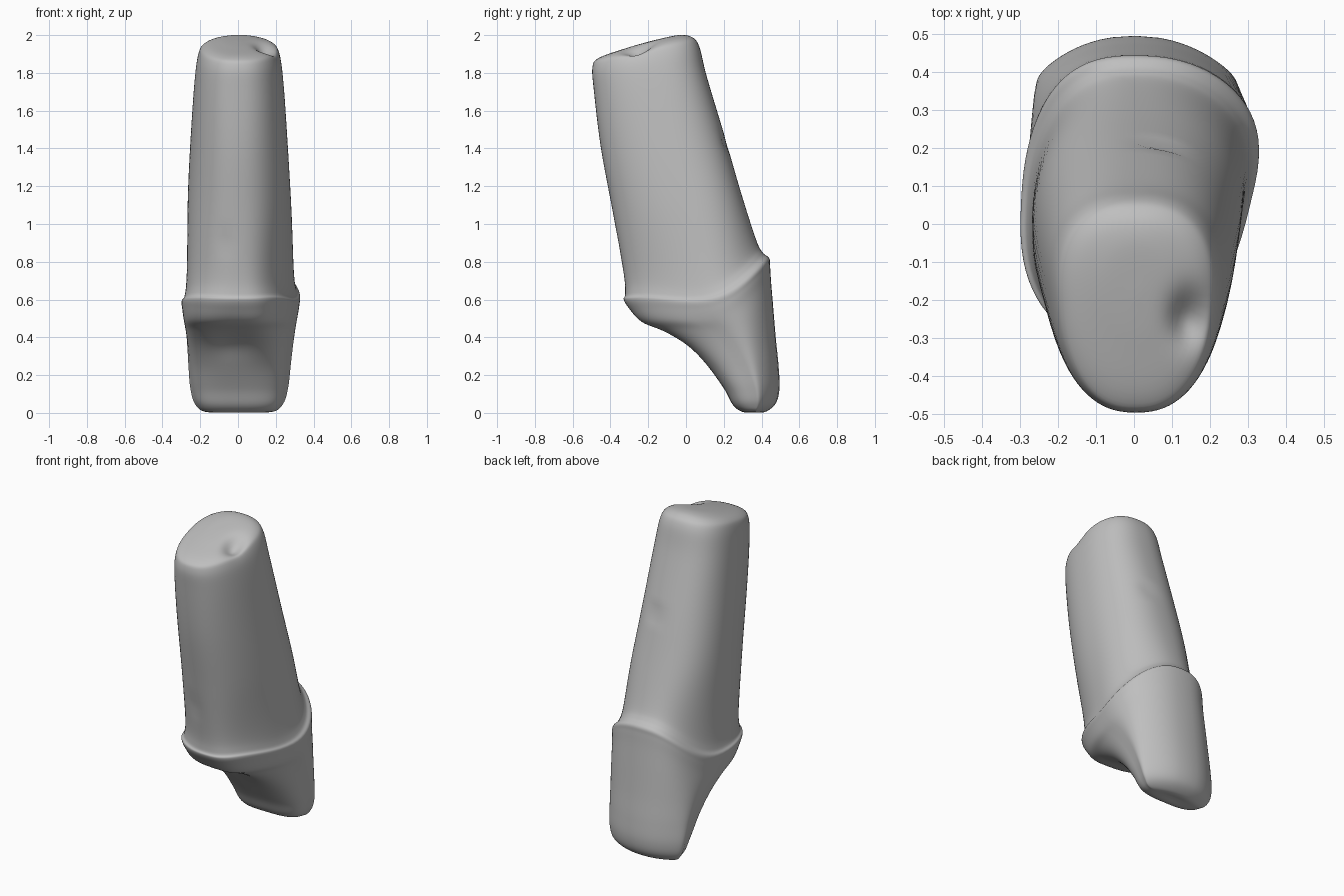
import bpy, bmesh, math
from mathutils import Vector

cube = bpy.data.objects.get("Cube")
if cube:
    bpy.data.objects.remove(cube, do_unlink=True)

SEGMENTS, STEPS = 80, 6

# Sections from biting edge to root tip:
# front y, front z, back y, back z, half width, squareness
sections = [
    (.35, .005, .37, .005, .02, 2.5),
    (.30, .005, .42, .005, .17, 3),
    (.25, .04, .475, .05, .225, 3.4),
    (.2, .13, .495, .13, .25, 3.4),
    (.11, .25, .49, .25, .262, 3.2),
    (0, .35, .475, .4, .272, 3),
    (-.13, .43, .46, .58, .282, 2.8),
    (-.24, .48, .45, .7, .29, 2.7),
    (-.30, .55, .445, .78, .298, 2.6),
    (-.33, .6, .44, .82, .302, 2.5),
    (-.322, .63, .405, .85, .286, 2.4),
    (-.33, .74, .37, .92, .276, 2.3),
    (-.385, 1.05, .29, 1.17, .27, 2.3),
    (-.45, 1.4, .2, 1.48, .253, 2.3),
    (-.487, 1.7, .11, 1.78, .232, 2.4),
    (-.495, 1.83, .07, 1.94, .212, 2.4),
    (-.46, 1.88, .03, 1.99, .18, 2.3),
    (-.32, 1.93, -.04, 2, .1, 2),
    (-.2, 1.965, -.16, 1.975, .012, 2),
]

# Small dents: centre, radii, push
dents = [
    (Vector((.15, -.25, 1.93)), Vector((.05, .07, .12)), Vector((-.01, 0, -.05))),
    (Vector((.07, .21, 1.42)), Vector((.06, .06, .02)), Vector((0, -.015, 0))),
    (Vector((-.07, -.4, .9)), Vector((.05, .1, .06)), Vector((0, .01, 0))),
]


def spline(a, b, c, d, u):
    return b + u * (c - a) / 2 + u * u * (a - 2.5 * b + 2 * c - d / 2) \
        + u ** 3 * (1.5 * (b - c) + (d - a) / 2)


def signed_power(value, power):
    return math.copysign(abs(value) ** power, value)


def smooth_sections():
    last = len(sections) - 1
    for i in range(last):
        around = [sections[min(max(i + k, 0), last)] for k in (-1, 0, 1, 2)]
        for step in range(STEPS):
            yield [spline(*values, step / STEPS) for values in zip(*around)]
    yield sections[last]


def bell(value):
    return math.exp(-value * value)


def surface_point(section, angle):
    front_y, front_z, back_y, back_z, width, square = section
    side = signed_power(math.sin(angle), 2 / square)
    t = signed_power(math.cos(angle), 2 / square)
    blend = (t + 1) / 2
    middle = (front_z + back_z) / 2
    # egg-shaped section, skewed around the neck
    skew = .18 * side * bell((middle - .7) / .35)
    x = side * width * (1 + (.12 + skew) * t) + .005
    y = front_y + (back_y - front_y) * blend
    z = front_z + (back_z - front_z) * blend
    # the neck line dips at the sides and rises at the back
    z -= .12 * bell((middle - .7) / .25) * (1 - t * t) * (1 + .8 * t)
    if t > 0:
        # outer face of the crown bows outward
        y -= 1.2 * x * x * t * bell(middle / .6)
    else:
        # hollow on the inner face of the crown
        y += .04 * t * t * bell((x + .04) / .13) * bell((front_z - .38) / .09)
    point = Vector((x, y, z))
    for centre, radii, push in dents:
        offset = point - centre
        distance = sum((o / r) ** 2 for o, r in zip(offset, radii))
        point += push * math.exp(-distance)
    return point


# Loft the tooth
bm = bmesh.new()
rings = []
for section in smooth_sections():
    rings.append([bm.verts.new(surface_point(section, math.tau * k / SEGMENTS))
                  for k in range(SEGMENTS)])
for lower, upper in zip(rings, rings[1:]):
    for k in range(SEGMENTS):
        n = (k + 1) % SEGMENTS
        bm.faces.new((lower[k], lower[n], upper[n], upper[k]))
bm.faces.new(rings[0])
bm.faces.new(rings[-1])
bmesh.ops.recalc_face_normals(bm, faces=bm.faces)
mesh = bpy.data.meshes.new("tooth")
bm.to_mesh(mesh)
bm.free()
tooth = bpy.data.objects.new("tooth", mesh)
bpy.context.collection.objects.link(tooth)

# Plain grey material
grey = bpy.data.materials.new("light grey")
grey.use_nodes = True
color = (.52, .52, .52, 1)
grey.diffuse_color = color
grey.node_tree.nodes["Principled BSDF"].inputs["Base Color"].default_value = color
mesh.materials.append(grey)

bpy.context.view_layer.objects.active = tooth
tooth.select_set(True)
bpy.ops.object.shade_smooth_by_angle(angle=math.radians(50))
